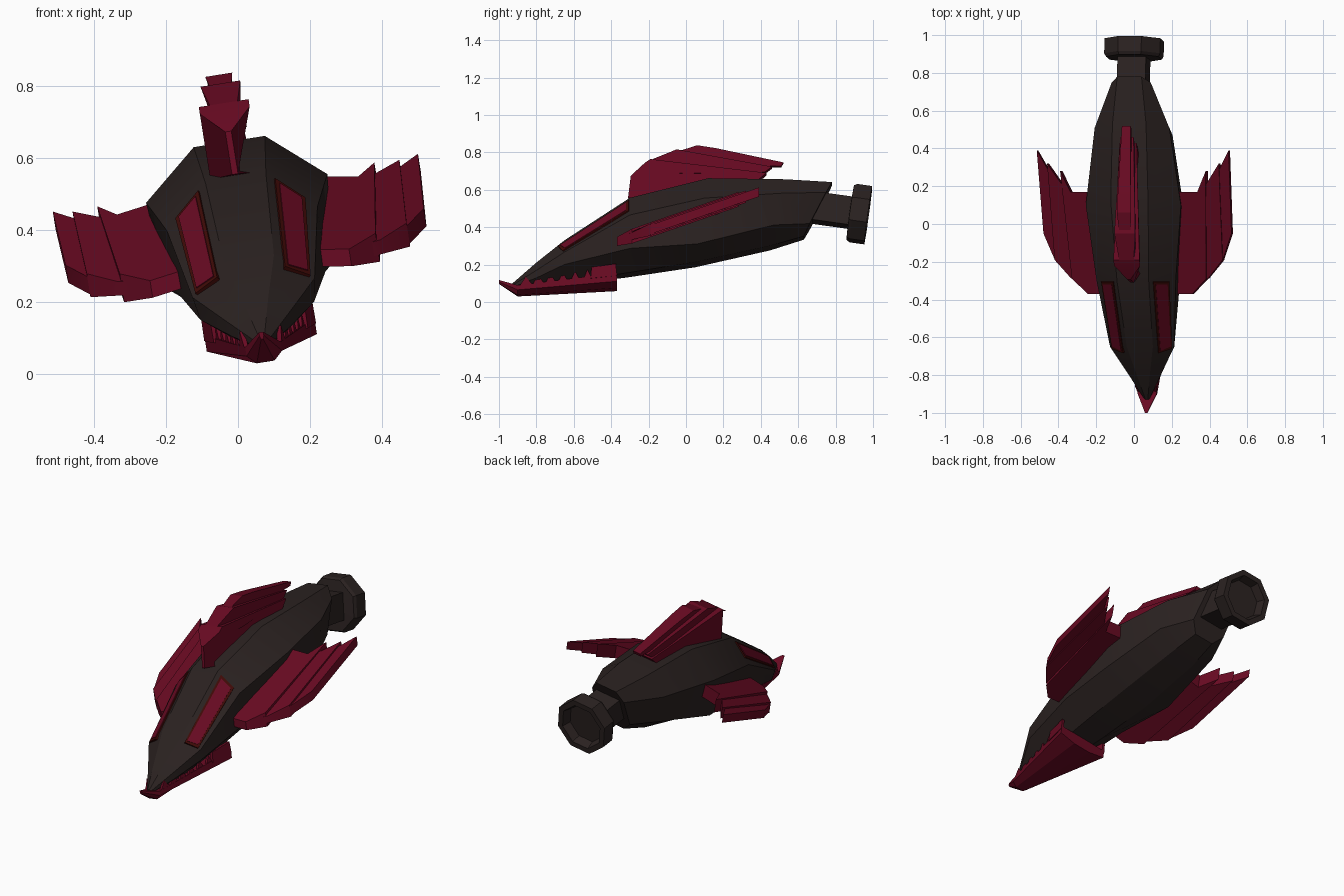
import bpy, bmesh, math
from mathutils import Vector

cube = bpy.data.objects.get("Cube")
if cube:
    bpy.data.objects.remove(cube, do_unlink=True)


def material(name, rgb):
    m = bpy.data.materials.new(name)
    m.use_nodes = True
    m.diffuse_color = (*rgb, 1)
    bsdf = m.node_tree.nodes["Principled BSDF"]
    bsdf.inputs["Base Color"].default_value = (*rgb, 1)
    bsdf.inputs["Roughness"].default_value = 0.8
    return m


CHARCOAL = material("charcoal hull", (0.024, 0.016, 0.015))
CRIMSON = material("crimson", (0.14, 0.003, 0.016))
RUST = material("dark rust trim", (0.05, 0.003, 0.002))

ROLL = math.radians(9)


def place(p):
    """Craft space (side, length, height) to world: banked and slightly turned."""
    u, y, w = p
    u += 0.015 - 0.004 * y
    return Vector((u * math.cos(ROLL) - w * math.sin(ROLL), y,
                   0.4 + u * math.sin(ROLL) + w * math.cos(ROLL)))


def add_rings(bm, rings):
    """Skin a row of equal-sized closed rings and cap both ends."""
    loops = [[bm.verts.new(place(p)) for p in ring] for ring in rings]
    for a, b in zip(loops, loops[1:]):
        for i in range(len(a)):
            j = (i + 1) % len(a)
            bm.faces.new((a[i], a[j], b[j], b[i]))
    bm.faces.new(loops[0][::-1])
    bm.faces.new(loops[-1])


def finish(name, bm, mat, smooth_angle=0):
    bmesh.ops.recalc_face_normals(bm, faces=bm.faces)
    me = bpy.data.meshes.new(name)
    bm.to_mesh(me)
    bm.free()
    me.materials.append(mat)
    ob = bpy.data.objects.new(name, me)
    bpy.context.collection.objects.link(ob)
    if smooth_angle:
        bpy.ops.object.select_all(action='DESELECT')
        ob.select_set(True)
        bpy.context.view_layer.objects.active = ob
        bpy.ops.object.shade_smooth_by_angle(angle=math.radians(smooth_angle))


def add_prism(bm, mids, offsets):
    mids = [Vector(m) for m in mids]
    offsets = [Vector(o) for o in offsets]
    add_rings(bm, [[m + o for m, o in zip(mids, offsets)],
                   [m - o for m, o in zip(mids, offsets)]])


# Hull: top y, bottom y, then (half width, height) for top, shoulder, flank, belly
HULL = [
    (-0.93, -0.93, (0.006, -0.31), (0.012, -0.32), (0.012, -0.33), (0.006, -0.34)),
    (-0.80, -0.80, (0.035, -0.20), (0.085, -0.25), (0.08, -0.29), (0.03, -0.33)),
    (-0.65, -0.65, (0.07, -0.085), (0.172, -0.165), (0.16, -0.23), (0.06, -0.31)),
    (-0.30, -0.30, (0.085, 0.143), (0.212, 0.03), (0.207, -0.15), (0.08, -0.26)),
    (0.12, 0.05, (0.10, 0.247), (0.255, 0.115), (0.235, -0.13), (0.09, -0.205)),
    (0.53, 0.45, (0.09, 0.243), (0.2, 0.15), (0.19, -0.02), (0.08, -0.115)),
    (0.78, 0.63, (0.065, 0.232), (0.105, 0.17), (0.11, 0.0), (0.06, -0.06)),
]


def hull_ring(yt, yb, *pts):
    top, belly = pts[0][1], pts[-1][1]
    half = [(r, yb + (yt - yb) * (h - belly) / (top - belly), h) for r, h in pts]
    return half + [(-u, y, w) for u, y, w in reversed(half)]


rings = [hull_ring(*s) for s in HULL]
bm = bmesh.new()
add_rings(bm, rings)
finish("hull", bm, CHARCOAL, 22)

# Side windows: thin plates lying on the front shoulder facets
lo_top, lo_out = (Vector(p) for p in rings[2][:2])
hi_top, hi_out = (Vector(p) for p in rings[3][:2])
normal = (hi_top - lo_top).cross(lo_out - lo_top).normalized()
if normal.x < 0:
    normal.negate()


def facet(s, t):
    return lo_top.lerp(lo_out, s).lerp(hi_top.lerp(hi_out, s), t)


for side, label in ((1, "left"), (-1, "right")):
    for part, g, lift, mat in (("frame", 0.0, 0.006, RUST), ("pane", 0.075, 0.009, CRIMSON)):
        mids = [facet(0.24 + g, -0.09 + g / 2), facet(0.88 - g, -0.02 + g / 2),
                facet(0.75 - g, 0.99 - g / 2), facet(0.16 + g, 0.99 - g / 2)]
        flip = Vector((side, 1, 1))
        bm = bmesh.new()
        add_prism(bm, [m * flip for m in mids], [normal * lift * flip] * 4)
        finish(f"{label}_window_{part}", bm, mat)

# Wings: overlapping feather plates (half thickness, outline in side and length)
FEATHERS = [
    (0.040, [(0.12, -0.37), (0.28, -0.37), (0.36, -0.29), (0.39, 0.28), (0.34, 0.17), (0.12, 0.17)]),
    (0.033, [(0.30, -0.34), (0.37, -0.285), (0.45, -0.19), (0.46, 0.32), (0.40, 0.23), (0.32, 0.12)]),
    (0.025, [(0.38, -0.26), (0.45, -0.19), (0.504, -0.05), (0.514, 0.39), (0.46, 0.29), (0.40, 0.18)]),
]
for side, label in ((1, "left"), (-1, "right")):
    bm = bmesh.new()
    for thick, outline in FEATHERS:
        mids = [(side * u, y, -0.12 + 0.35 * (y + 0.37) - 0.15 * (u - 0.25)) for u, y in outline]
        front = min(y for u, y in outline)
        offs = [(0, 0, thick * (0.6 if y < front + 0.06 else 1)) for u, y in outline]
        add_prism(bm, mids, offs)
    finish(f"{label}_wing", bm, CRIMSON, 22)

# Dorsal fin: stacked blades (half width, nose width share, outline in length and height)
BLADES = [
    (0.07, 0.12, [(-0.31, 0.155), (-0.295, 0.275), (-0.22, 0.335), (-0.19, 0.355), (0.43, 0.285),
                  (0.39, 0.25), (0.3, 0.2), (-0.22, 0.15)]),
    (0.056, 0.7, [(-0.20, 0.29), (-0.19, 0.355), (-0.05, 0.41), (0.46, 0.32), (0.42, 0.29),
                  (0.0, 0.28)]),
    (0.04, 0.7, [(-0.09, 0.36), (-0.07, 0.395), (0.06, 0.435), (0.16, 0.42), (0.52, 0.345),
                 (0.51, 0.325), (0.0, 0.33)]),
]
bm = bmesh.new()
for half, nose, outline in BLADES:
    front = outline[0][0]
    offs = [(half * (nose if y < front + 0.03 else 1 - 0.8 * max(0, y)), 0, 0)
            for y, w in outline]
    add_prism(bm, [(0, y, w) for y, w in outline], offs)
finish("dorsal_fin", bm, CRIMSON, 22)


# Lower jaw: wedge tray with cheek blocks, a front fang and saw teeth
def jaw_ring(y, half, flat, top, wall, bottom):
    right = [(half, y, top), (half, y, wall), (flat, y, bottom)]
    return right + [(-u, v, w) for u, v, w in reversed(right)]


bm = bmesh.new()
add_rings(bm, [jaw_ring(-1.0, 0.006, 0.003, -0.29, -0.30, -0.31),
               jaw_ring(-0.9, 0.05, 0.025, -0.325, -0.35, -0.374),
               jaw_ring(-0.37, 0.155, 0.055, -0.275, -0.32, -0.34)])
for side in (1, -1):
    cheek = [(-0.51, -0.30), (-0.505, -0.24), (-0.375, -0.225), (-0.37, -0.29)]
    add_prism(bm, [(side * (0.126 + (y + 0.5) * 0.18), y, w) for y, w in cheek],
              [(0.008, 0, 0)] * 4)
    for i in range(6):
        y = -0.89 + i * 0.066
        tooth = [(y, -0.33), (y + 0.033, -0.28 + i * 0.006), (y + 0.066, -0.32)]
        add_prism(bm, [(side * (0.044 + (v + 0.9) * 0.19), v, w) for v, w in tooth],
                  [(0.006, 0, 0)] * 3)
finish("lower_jaw", bm, CRIMSON)

# Tail: square stem and eight-sided thruster with a hollow back, tipped slightly down
TILT = math.radians(8)


def lathe(name, sides, profile):
    rings = []
    for a, r in profile:
        ring = []
        for k in range(sides):
            t = math.tau * (k + 0.5) / sides
            x, h = r * math.cos(t), r * math.sin(t)
            ring.append((x, 0.925 + a * math.cos(TILT) + h * math.sin(TILT),
                         0.07 - a * math.sin(TILT) + h * math.cos(TILT)))
        rings.append(ring)
    bm = bmesh.new()
    add_rings(bm, rings)
    finish(name, bm, CHARCOAL)


lathe("tail_stem", 4, [(-0.27, 0.108), (-0.02, 0.108)])
lathe("thruster_ring", 8, [(-0.05, 0.09), (-0.047, 0.152), (-0.03, 0.162), (0.05, 0.162),
                           (0.05, 0.13), (0.0, 0.115)])
